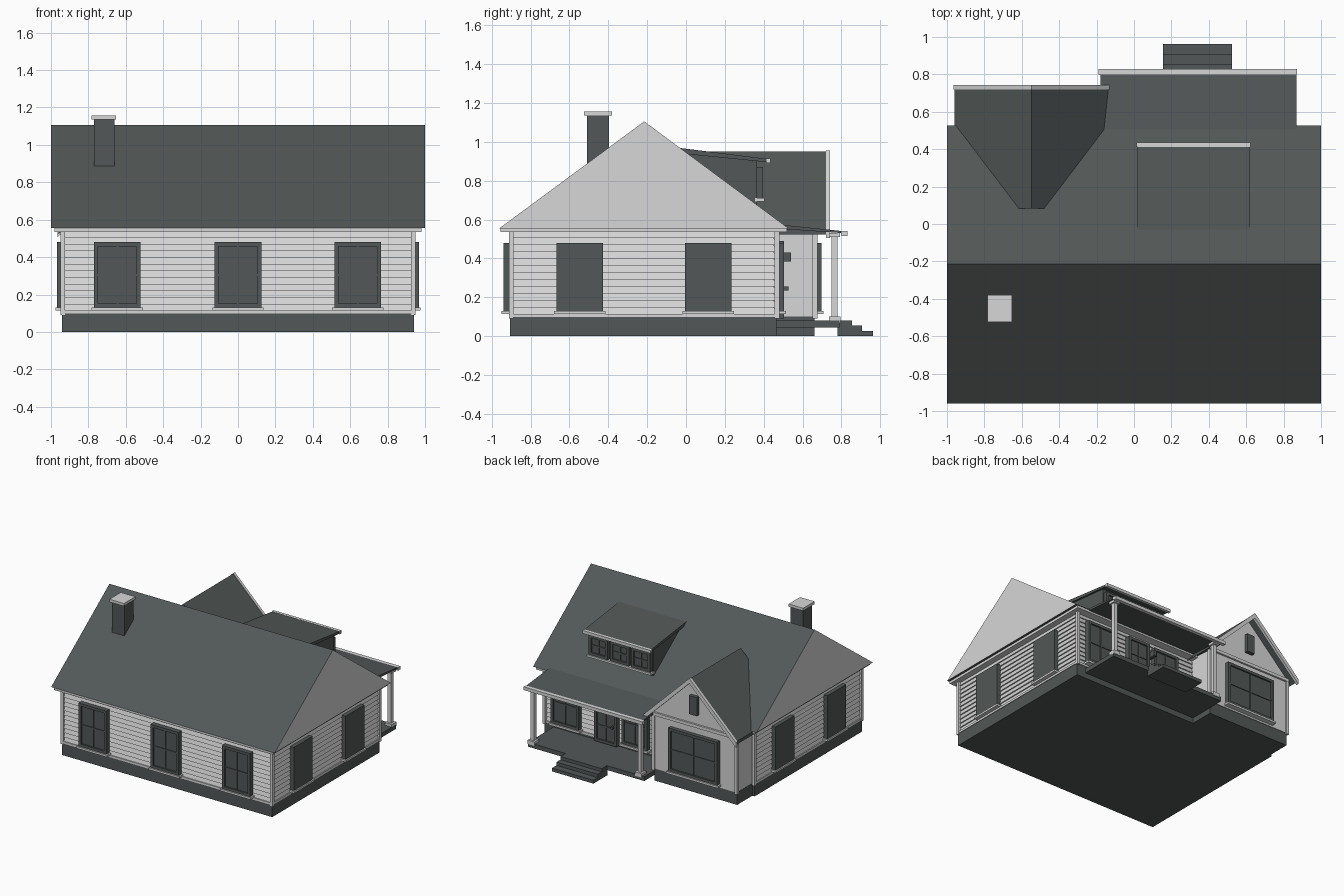
import bpy, bmesh, math
from mathutils import Matrix, Vector

if "Cube" in bpy.data.objects:
    bpy.data.objects.remove(bpy.data.objects["Cube"], do_unlink=True)


def material(name, rgb):
    mat = bpy.data.materials.new(name)
    mat.use_nodes = True
    color = (*rgb, 1)
    mat.diffuse_color = color
    mat.node_tree.nodes["Principled BSDF"].inputs["Base Color"].default_value = color
    return mat


LIGHT = material("light grey", (0.68, 0.68, 0.68))
DARK = material("dark slate", (0.085, 0.097, 0.096))


def finish(name, bm, *mats):
    bmesh.ops.recalc_face_normals(bm, faces=bm.faces)
    mesh = bpy.data.meshes.new(name)
    bm.to_mesh(mesh)
    bm.free()
    obj = bpy.data.objects.new(name, mesh)
    for mat in mats:
        mesh.materials.append(mat)
    bpy.context.collection.objects.link(obj)
    return obj


def boxes(name, mat, *spans, matrix=Matrix()):
    """One object from boxes given as (x range), (y range), (z range)."""
    bm = bmesh.new()
    for span in spans:
        low, high = (Vector(corner) for corner in zip(*span))
        place = Matrix.Translation((low + high) / 2) @ Matrix.Diagonal((*(high - low), 1))
        bmesh.ops.create_cube(bm, size=1, matrix=matrix @ place)
    return finish(name, bm, mat)


def prism(name, points, axis, start, end, *mats):
    """Extrude an outline of (across, z) points along x or y."""
    bm = bmesh.new()

    def vert(along, u, z):
        return bm.verts.new((along, u, z) if axis == "x" else (u, along, z))

    first, last = ([vert(a, u, z) for u, z in points] for a in (start, end))
    bm.faces.new(first)
    bm.faces.new(last)
    for i in range(len(points)):
        j = (i + 1) % len(points)
        bm.faces.new((first[i], first[j], last[j], last[i]))
    return finish(name, bm, *mats)


def window(name, x, y, turn, width, low, high, columns=2, rows=2, sill=True):
    """Framed window; with no turn it faces the front."""
    place = Matrix.Translation((x, y, 0)) @ Matrix.Rotation(turn, 4, "Z")
    half, rim, deep = width / 2, 0.022, (-0.03, 0.01)
    parts = [((-half, half), (-0.018, 0.01), (low, high))]
    if columns:
        parts += [((-half, rim - half), deep, (low, high)),
                  ((half - rim, half), deep, (low, high)),
                  ((-half, half), deep, (low, low + rim)),
                  ((-half, half), deep, (high - rim, high))]
        for i in range(1, columns):
            c = width * i / columns - half
            parts.append(((c - 0.005, c + 0.005), (-0.024, 0), (low, high)))
        for i in range(1, rows):
            c = low + (high - low) * i / rows
            parts.append(((-half, half), (-0.024, 0), (c - 0.005, c + 0.005)))
    else:
        parts = [((-half, half), deep, (low, high))]
    boxes(name, DARK, *parts, matrix=place)
    if sill:
        boxes(name + "_sill", LIGHT, ((-half - 0.012, half + 0.012), (-0.04, 0.01),
              (low - 0.016, low)), matrix=place)


# Foundation
boxes("foundation", DARK, ((-0.94, 0.94), (-0.905, 0.465), (0, 0.1)),
      ((-0.92, -0.18), (0.4, 0.66), (0, 0.1)))
boxes("water_table", LIGHT, ((-0.945, 0.945), (-0.91, 0.47), (0.098, 0.115)))

# Lap siding: rings stepping in and out up the wall
bm = bmesh.new()
boards, base, top = 12, 0.112, 0.54
step = (top - base) / boards
rings = []
for i in range(boards):
    for z, out in ((base + i * step, 0.01), (base + (i + 1) * step, 0)):
        rings.append([bm.verts.new((sx * (0.928 + out), sy * (0.673 + out) - 0.22, z))
                      for sx, sy in ((-1, -1), (1, -1), (1, 1), (-1, 1))])
for a, b in zip(rings, rings[1:]):
    for i in range(4):
        j = (i + 1) % 4
        bm.faces.new((a[i], a[j], b[j], b[i]))
bm.faces.new(rings[0])
bm.faces.new(rings[-1])
finish("siding", bm, LIGHT)

boxes("corner_boards", LIGHT, *[((x - 0.012, x + 0.012), (y - 0.012, y + 0.012), (0.09, 0.54))
                                for x in (-0.937, 0.937) for y in (-0.9, 0.468)])
boxes("eave_trim", LIGHT, ((-0.98, 0.98), (-0.955, 0.52), (0.535, 0.556)))

# Main roof with light gable ends
roof = prism("main_roof", [(-0.96, 0.555), (-0.215, 1.105), (0.527, 0.555)],
             "x", -1, 1, DARK, LIGHT)
for face in roof.data.polygons:
    face.material_index = int(abs(face.normal.x) > 0.9)

# Chimney
boxes("chimney", DARK, ((-0.77, -0.66), (-0.51, -0.395), (0.8, 1.14)))
boxes("chimney_cap", LIGHT, ((-0.783, -0.653), (-0.525, -0.38), (1.135, 1.157)))

# Front and side windows
for x in (-0.645, 0, 0.64):
    window("front_window", x, -0.91, 0, 0.25, 0.13, 0.48)
for side in (-1, 1):
    for y in (-0.547, 0.115):
        window("side_window", side * 0.937, y, side * math.pi / 2, 0.24, 0.13, 0.48, columns=0)

# Gabled wing at the back
MID, PEAK, SLOPE = -0.548, 0.95, 0.976


def chevron(half, thick, lift=0):
    edge, peak = PEAK + lift - SLOPE * half, PEAK + lift
    return [(MID - half, edge), (MID, peak), (MID + half, edge),
            (MID + half, edge - thick), (MID, peak - thick), (MID - half, edge - thick)]


prism("wing_walls", [(MID - 0.37, 0.1), (MID - 0.37, 0.56), (MID, 0.92),
                     (MID + 0.37, 0.56), (MID + 0.37, 0.1)], "y", 0.3, 0.665, LIGHT)
prism("wing_roof", chevron(0.412, 0.025), "y", 0.083, 0.722, DARK)
prism("wing_roof_end", [(MID - 0.15, 0.8), (MID, 0.945), (MID + 0.15, 0.8)],
      "y", 0.083, 0.3, DARK)
prism("wing_rake", chevron(0.418, 0.042, 0.005), "y", 0.72, 0.742, LIGHT)
boxes("wing_corner_boards", LIGHT, *[((x - 0.012, x + 0.012), (0.65, 0.677), (0.09, 0.55))
                                     for x in (MID - 0.37, MID + 0.37)])
boxes("wing_band", LIGHT, ((MID - 0.38, MID + 0.38), (0.65, 0.68), (0.535, 0.56)))
window("wing_window", MID, 0.668, math.pi, 0.44, 0.13, 0.48)
window("wing_vent", MID, 0.665, math.pi, 0.07, 0.64, 0.79, columns=0, sill=False)

# Windows, door and lamp beneath the porch
window("porch_window", 0.735, 0.475, math.pi, 0.25, 0.13, 0.48)
window("porch_window", 0.11, 0.475, math.pi, 0.23, 0.13, 0.48)
window("door", 0.37, 0.475, math.pi, 0.2, 0.09, 0.49, rows=3, sill=False)
boxes("door_knob", DARK, ((0.29, 0.305), (0.49, 0.528), (0.235, 0.255)))
boxes("porch_lamp", DARK, ((0.235, 0.26), (0.47, 0.54), (0.385, 0.43)))

# Porch deck, steps, posts and roof
boxes("porch_deck", DARK, ((-0.18, 0.86), (0.45, 0.79), (0.045, 0.08)))
boxes("porch_steps", DARK, *[((0.155, 0.525), (0.78, y), (0, z))
                             for y, z in ((0.855, 0.08), (0.905, 0.054), (0.962, 0.027))])
for x in (-0.13, 0.83):
    boxes("porch_post", LIGHT, *[((x - r, x + r), (0.765 - r, 0.765 + r), span)
                                 for r, span in ((0.015, (0.08, 0.53)), (0.03, (0.068, 0.1)),
                                                 (0.028, (0.51, 0.53)))])
prism("porch_roof", [(0.44, 0.565), (0.5, 0.572), (0.81, 0.54), (0.81, 0.53), (0.44, 0.555)],
      "x", -0.18, 0.868, DARK)
boxes("porch_fascia", LIGHT, ((-0.19, 0.872), (0.8, 0.83), (0.515, 0.541)))

# Shed dormer
prism("dormer_body", [(0, 0.94), (0.365, 0.9), (0.365, 0.65), (0.3, 0.65)],
      "x", 0.035, 0.605, DARK)
prism("dormer_roof", [(-0.03, 0.968), (0.42, 0.912), (0.42, 0.895), (-0.03, 0.94)],
      "x", 0.018, 0.62, DARK)
boxes("dormer_fascia", LIGHT, ((0.013, 0.623), (0.413, 0.436), (0.89, 0.914)))
for x in (0.13, 0.32, 0.51):
    window("dormer_window", x, 0.365, math.pi, 0.17, 0.71, 0.87)
